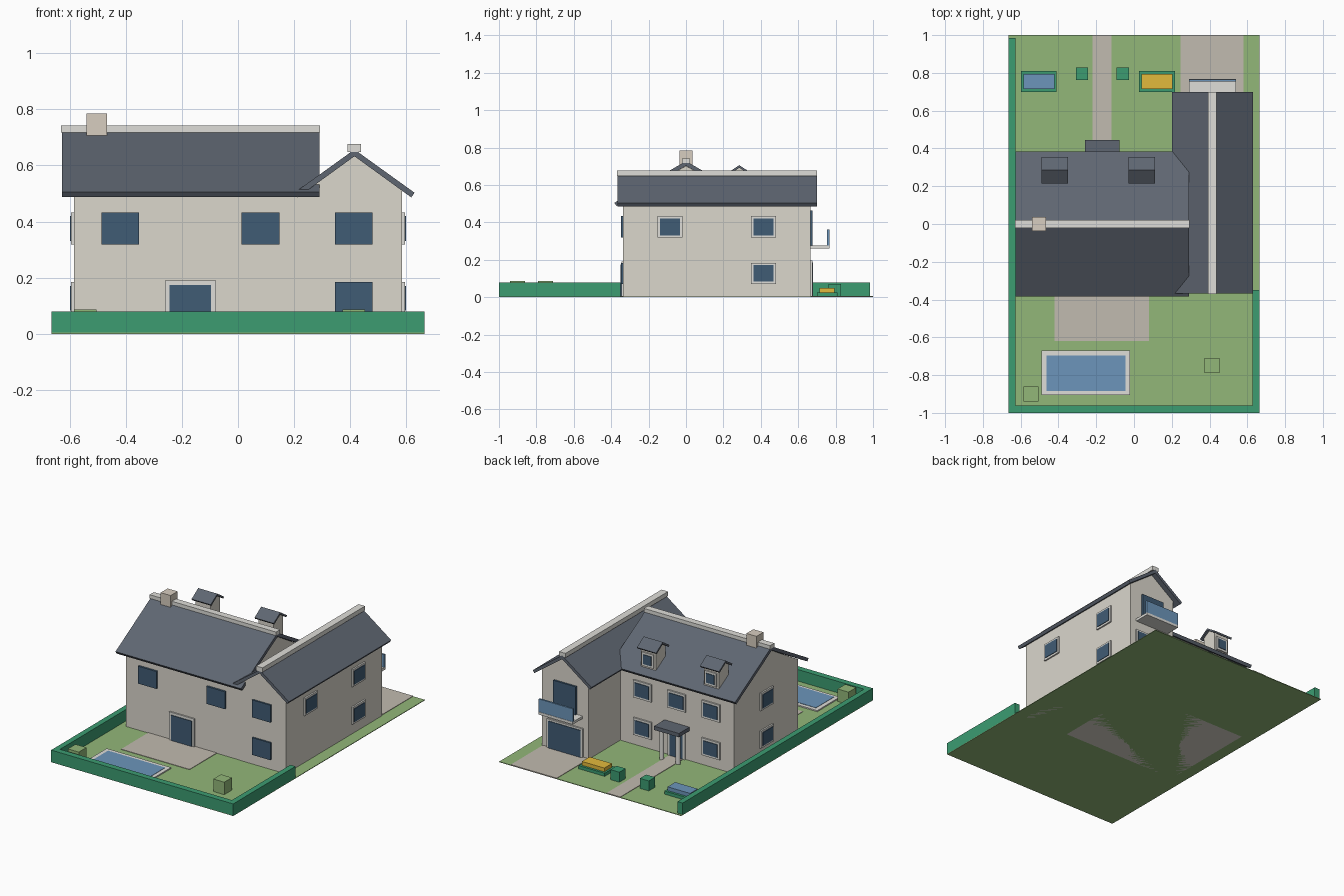
import bpy, math

if "Cube" in bpy.data.objects:
    bpy.data.objects.remove(bpy.data.objects["Cube"])


def material(name, r, g, b):
    m = bpy.data.materials.new(name)
    m.diffuse_color = [(c / 255) ** 2.2 for c in (r, g, b)] + [1]
    m.use_nodes = True
    m.node_tree.nodes["Principled BSDF"].inputs["Base Color"].default_value = m.diffuse_color
    return m


WALL = material("wall", 218, 214, 203)
ROOF = material("roof", 95, 102, 113)
TRIM = material("trim", 222, 221, 216)
GLASS = material("window_glass", 66, 92, 116)
BLUE = material("light_blue", 108, 148, 185)
LAWN = material("lawn", 145, 182, 120)
HEDGE = material("hedge", 62, 155, 113)
PAVING = material("paving", 192, 185, 174)
BRICK = material("chimney", 214, 204, 190)
YELLOW = material("yellow_flowers", 226, 184, 62)


def mesh(name, verts, faces, mat):
    me = bpy.data.meshes.new(name)
    me.from_pydata(verts, [], faces)
    me.materials.append(mat)
    ob = bpy.data.objects.new(name, me)
    bpy.context.collection.objects.link(ob)
    return ob


def prism(name, profile, axis, a, b, mat):
    """Extrude a (horizontal, z) profile along x or y from a to b."""
    n = len(profile)
    if axis == "x":
        verts = [(t, u, z) for t in (a, b) for u, z in profile]
    else:
        verts = [(u, t, z) for t in (a, b) for u, z in profile]
    faces = [tuple(range(n))[::-1], tuple(range(n, 2 * n))]
    faces += [(i, (i + 1) % n, n + (i + 1) % n, n + i) for i in range(n)]
    if axis == "y":
        faces = [f[::-1] for f in faces]
    return mesh(name, verts, faces, mat)


def box(name, x0, x1, y0, y1, z0, z1, mat):
    return prism(name, [(y0, z0), (y1, z0), (y1, z1), (y0, z1)], "x", x0, x1, mat)


def roof(name, axis, a, b, c, half, eave, apex, t, mat=ROOF):
    """Chevron roof slab with its ridge at c and eaves cut square."""
    k = t * 0.55
    prism(name, [(c - half, eave), (c - half + k, eave - t * 0.8), (c, apex - t * 1.15),
                 (c + half - k, eave - t * 0.8), (c + half, eave), (c, apex)], axis, a, b, mat)


def house(name, axis, a, b, c, half, eave, apex):
    prism(name, [(c - half, 0), (c + half, 0), (c + half, eave), (c, apex), (c - half, eave)],
          axis, a, b, WALL)


def panel(name, side, wall, u, w, z0, z1, depth, mat):
    """Thin box standing out from a wall; side is like '+x' or '-y'."""
    s = 1 if side[0] == "+" else -1
    lo, hi = sorted((wall - s * 0.005, wall + s * depth))
    if side[1] == "x":
        box(name, lo, hi, u - w / 2, u + w / 2, z0, z1, mat)
    else:
        box(name, u - w / 2, u + w / 2, lo, hi, z0, z1, mat)


def opening(name, side, wall, u, w, z0, z1, border, foot=None):
    foot = border if foot is None else foot
    panel(name + "_frame", side, wall, u, w, z0, z1, 0.010, TRIM)
    panel(name + "_pane", side, wall, u, w - 2 * border, z0 + foot, z1 - border, 0.014, GLASS)


UPPER, LOWER = (0.318, 0.433), (0.07, 0.184)

# Plot, paving and pool
box("lawn", -0.665, 0.665, -1, 1, 0, 0.004, LAWN)
box("terrace", -0.42, 0.08, -0.62, -0.33, 0.001, 0.007, PAVING)
box("path", -0.22, -0.12, 0.33, 1, 0.001, 0.007, PAVING)
box("driveway", 0.245, 0.58, 0.66, 1, 0.001, 0.007, PAVING)
box("pool_rim", -0.49, -0.02, -0.905, -0.67, 0.001, 0.012, TRIM)
box("pool_water", -0.463, -0.045, -0.885, -0.695, 0.002, 0.014, BLUE)

# Hedges
box("hedge_left", -0.665, -0.628, -1, 0.985, 0.001, 0.08, HEDGE)
box("hedge_back", -0.628, 0.628, -1, -0.96, 0.001, 0.08, HEDGE)
box("hedge_right", 0.628, 0.665, -1, -0.35, 0.001, 0.08, HEDGE)

# Shrubs and flower beds
for x, y, s, mat in [(-0.545, -0.9, 0.08, LAWN), (0.413, -0.75, 0.08, LAWN),
                     (-0.275, 0.795, 0.065, HEDGE), (-0.06, 0.795, 0.065, HEDGE)]:
    box("shrub", x - s / 2, x + s / 2, y - s / 2, y + s / 2, 0.001, s * 1.08, mat)
for x, mat in [(-0.504, BLUE), (0.122, YELLOW)]:
    box("flower_bed", x - 0.095, x + 0.095, 0.70, 0.81, 0.001, 0.025, HEDGE)
    box("flowers", x - 0.082, x + 0.082, 0.715, 0.795, 0.02, 0.05, mat)

# Walls, roofs, ridge caps, chimney
house("main_walls", "x", -0.585, 0.26, 0, 0.335, 0.504, 0.702)
house("wing_walls", "y", -0.337, 0.665, 0.415, 0.17, 0.511, 0.635)
roof("main_roof", "x", -0.627, 0.29, 0, 0.383, 0.505, 0.728, 0.022)
roof("wing_roof", "y", -0.367, 0.70, 0.415, 0.214, 0.503, 0.657, 0.021)
box("main_ridge_cap", -0.63, 0.293, -0.022, 0.022, 0.718, 0.742, TRIM)
box("wing_ridge_cap", 0.391, 0.438, -0.37, 0.70, 0.648, 0.677, TRIM)
box("chimney", -0.54, -0.467, -0.036, 0.036, 0.69, 0.785, BRICK)

# Dormers
for x in (-0.42, 0.04):
    prism("dormer_walls", [(0.235, 0.54), (0.335, 0.5), (0.335, 0.66), (0.285, 0.693), (0.235, 0.66)],
          "x", x - 0.055, x + 0.055, WALL)
    roof("dormer_roof", "x", x - 0.07, x + 0.07, 0.285, 0.07, 0.66, 0.706, 0.012)
    opening("dormer_window", "+y", 0.335, x, 0.085, 0.545, 0.635, 0.014)

# Garden side: flush dark windows and framed door
for x, spans in [(-0.42, [UPPER]), (0.08, [UPPER]), (0.413, [UPPER, LOWER])]:
    for z0, z1 in spans:
        panel("garden_window", "-y", -0.336, x, 0.134, z0, z1, 0.012, GLASS)
opening("garden_door", "-y", -0.335, -0.17, 0.182, 0.002, 0.191, 0.017, 0.003)

# Entrance side windows and door
for x in (-0.42, -0.17, 0.08):
    opening("entrance_window", "+y", 0.335, x, 0.132, *UPPER, 0.014)
    if x != -0.17:
        opening("entrance_window", "+y", 0.335, x, 0.132, *LOWER, 0.014)
opening("front_door", "+y", 0.335, -0.17, 0.125, 0.002, 0.19, 0.015, 0.003)

# Side windows
for y, spans in [(-0.085, [UPPER]), (0.415, [UPPER, LOWER])]:
    for z0, z1 in spans:
        opening("right_window", "+x", 0.585, y, 0.134, z0, z1, 0.013)
for z0, z1 in (UPPER, LOWER):
    opening("left_window", "-x", -0.585, 0, 0.134, z0, z1, 0.013)

# Porch with two columns
box("porch_roof", -0.26, -0.078, 0.33, 0.445, 0.20, 0.225, ROOF)
for x in (-0.23, -0.11):
    bpy.ops.mesh.primitive_cylinder_add(vertices=16, radius=0.015, depth=0.2, location=(x, 0.41, 0.102))
    col = bpy.context.object
    col.name = "porch_column"
    col.data.materials.append(TRIM)
    bpy.ops.object.shade_smooth_by_angle(angle=math.radians(40))

# Garage door, balcony and balcony door
opening("garage_door", "+y", 0.665, 0.415, 0.26, 0.002, 0.197, 0.012, 0.003)
panel("balcony_door", "+y", 0.665, 0.415, 0.165, 0.27, 0.463, 0.012, GLASS)
box("balcony_floor", 0.29, 0.54, 0.66, 0.768, 0.26, 0.277, TRIM)
box("balcony_rail", 0.29, 0.54, 0.754, 0.766, 0.277, 0.362, BLUE)
